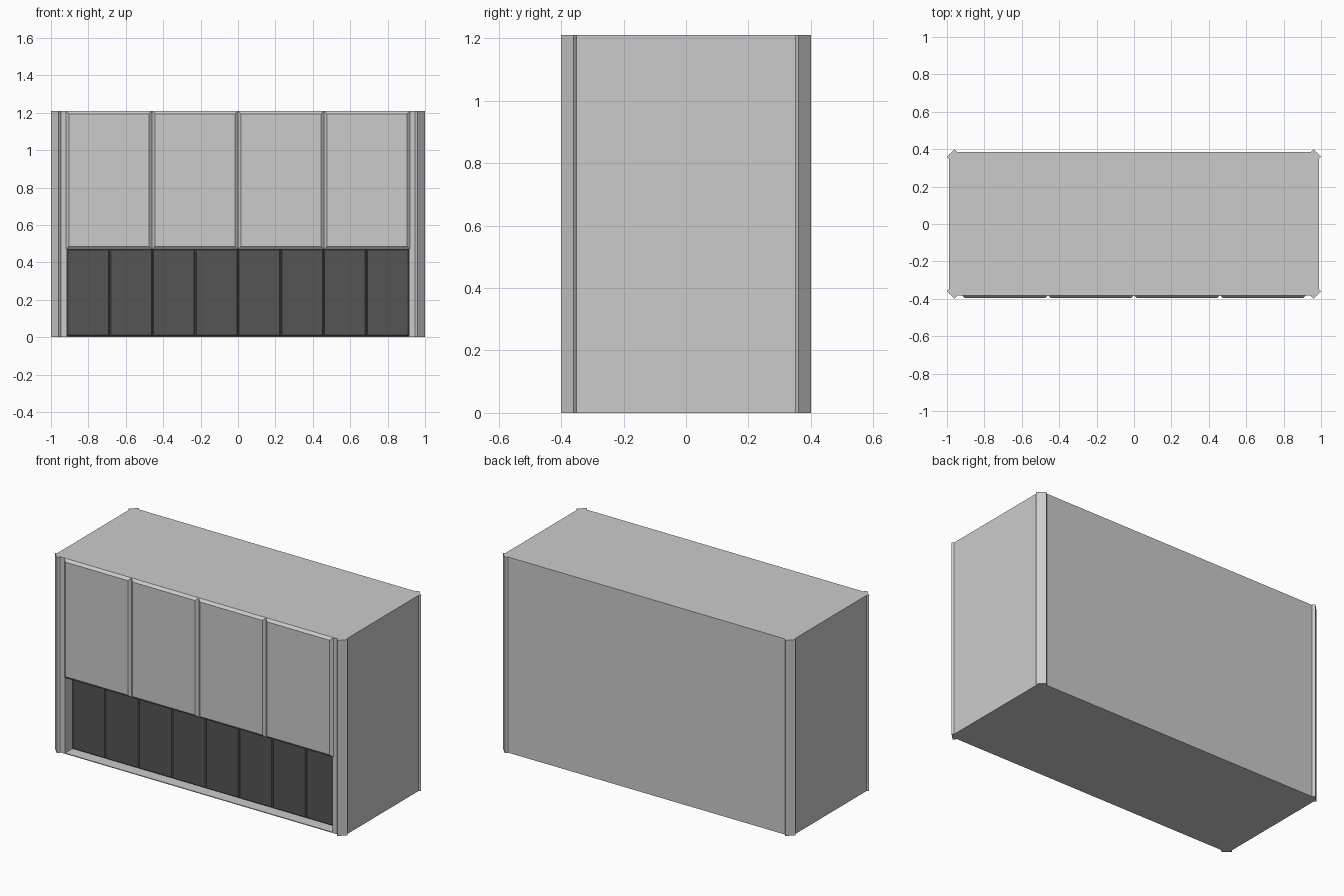
import bpy, bmesh

if "Cube" in bpy.data.objects:
    bpy.data.objects.remove(bpy.data.objects["Cube"])

H = 1.21            # total height
FRONT = -0.382      # plane of the front wall
RECESS = -0.31      # back wall of the lower niche


def finish(name, bm, mat=None):
    bmesh.ops.recalc_face_normals(bm, faces=bm.faces)
    me = bpy.data.meshes.new(name)
    bm.to_mesh(me)
    bm.free()
    ob = bpy.data.objects.new(name, me)
    bpy.context.collection.objects.link(ob)
    if mat:
        me.materials.append(mat)
    return ob


def prism(name, pts, z0, z1):
    """Extrude a plan outline from z0 to z1."""
    bm = bmesh.new()
    f = bm.faces.new([bm.verts.new((x, y, z0)) for x, y in pts])
    top = bmesh.ops.extrude_face_region(bm, geom=[f])["geom"]
    vs = [v for v in top if isinstance(v, bmesh.types.BMVert)]
    bmesh.ops.translate(bm, verts=vs, vec=(0, 0, z1 - z0))
    return finish(name, bm)


def panel(name, x0, x1, z0, z1, y_back, y_front, bevel, mat=None):
    """Raised panel with chamfered rim facing the front, open at the back."""
    bm = bmesh.new()
    rings = []
    for y, i in ((y_back, 0), (y_front, bevel)):
        rings.append([bm.verts.new(p) for p in (
            (x0 + i, y, z0 + i), (x1 - i, y, z0 + i),
            (x1 - i, y, z1 - i), (x0 + i, y, z1 - i))])
    a, b = rings
    bm.faces.new(b)
    for k in range(4):
        n = (k + 1) % 4
        bm.faces.new((a[k], a[n], b[n], b[k]))
    bmesh.ops.recalc_face_normals(bm, faces=bm.faces)
    return finish(name, bm, mat)


dark = bpy.data.materials.new("dark_panel")
dark.diffuse_color = (0.09, 0.09, 0.09, 1)
dark.use_nodes = True
dark.node_tree.nodes["Principled BSDF"].inputs["Base Color"].default_value = dark.diffuse_color

# Main cabinet body with clipped corners
body = prism("cabinet_body", [
    (-0.953, FRONT), (0.953, FRONT), (0.99, -0.35), (0.99, 0.35),
    (0.953, 0.385), (-0.953, 0.385), (-0.99, 0.35), (-0.99, -0.35)], 0, H)

# Lower front niche
cutter = prism("niche_cutter", [(-0.915, -0.5), (0.915, -0.5),
                                (0.915, RECESS), (-0.915, RECESS)], 0.005, 0.472)
mod = body.modifiers.new("niche", "BOOLEAN")
mod.operation = "DIFFERENCE"
mod.solver = "EXACT"
mod.object = cutter
bpy.context.view_layer.objects.active = body
bpy.ops.object.modifier_apply(modifier=mod.name)
bpy.data.objects.remove(cutter)

# Diagonal corner strips
for sx in (-1, 1):
    for sy in (-1, 1):
        prism("corner_strip", [(sx * x, sy * y) for x, y in (
            (1.0, 0.36), (0.96, 0.40), (0.946, 0.386), (0.986, 0.346))], 0, H)

# Four upper front panels
w = 1.84 / 4
for i in range(4):
    x = -0.92 + i * w
    panel("upper_front_panel", x, x + w, 0.47, H, FRONT, -0.396, 0.016)

# Eight dark panels inside the niche
w = 1.83 / 8
for i in range(8):
    x = -0.915 + i * w
    panel("niche_panel", x, x + w, 0.005, 0.472, RECESS, -0.316, 0.006, dark)
